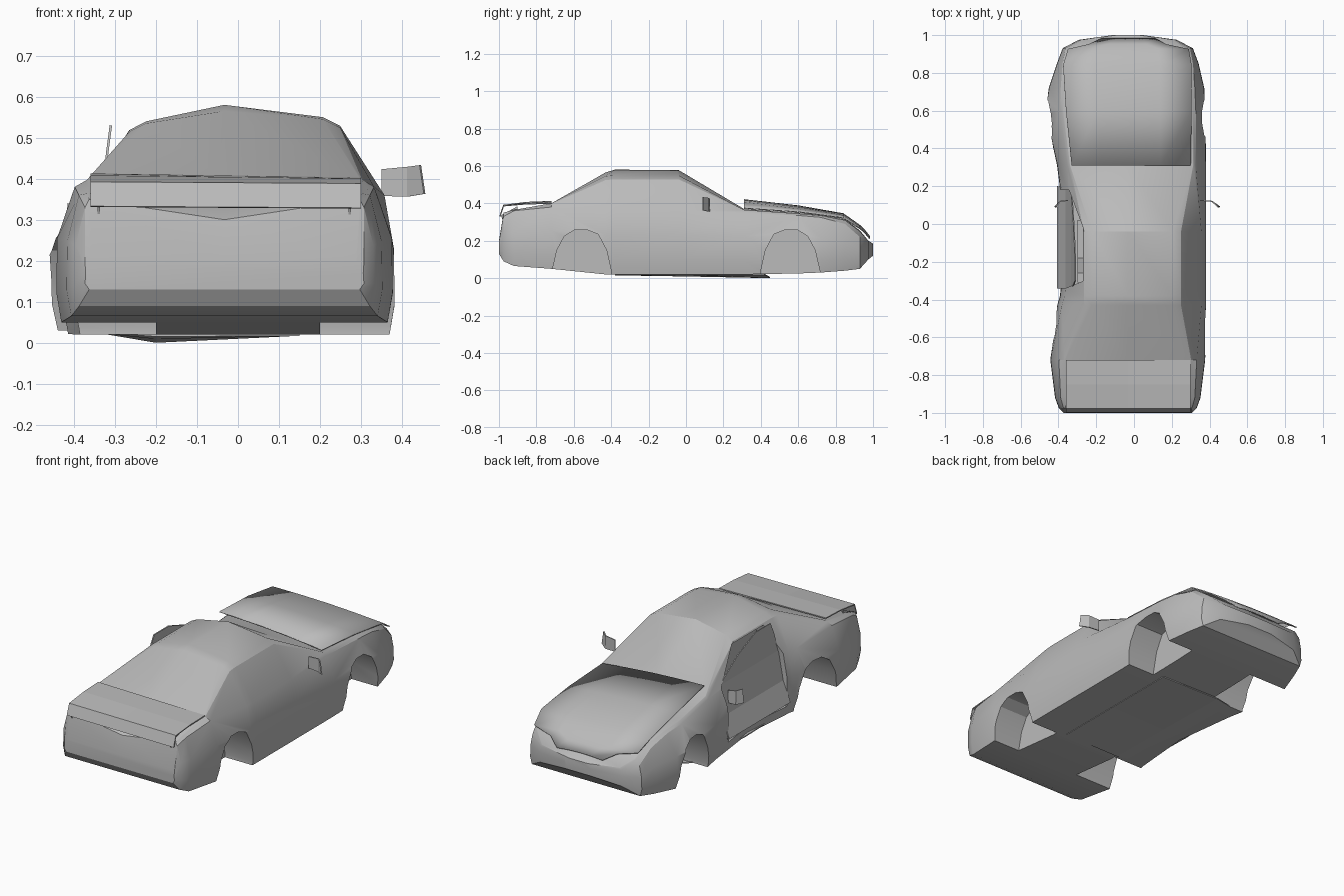
import bpy, bmesh, math
from mathutils import Vector

if "Cube" in bpy.data.objects:
    bpy.data.objects.remove(bpy.data.objects["Cube"])

grey = bpy.data.materials.new("plain grey")
grey.use_nodes = True
grey.diffuse_color = (0.5, 0.5, 0.5, 1)
grey.node_tree.nodes["Principled BSDF"].inputs["Base Color"].default_value = (0.5, 0.5, 0.5, 1)

MID = -0.033  # centre line of the shell


def make(name, verts, faces):
    bm = bmesh.new()
    vs = [bm.verts.new(v) for v in verts]
    for f in faces:
        bm.faces.new([vs[i] for i in f])
    bmesh.ops.recalc_face_normals(bm, faces=bm.faces)
    mesh = bpy.data.meshes.new(name)
    bm.to_mesh(mesh)
    bm.free()
    mesh.materials.append(grey)
    ob = bpy.data.objects.new(name, mesh)
    bpy.context.collection.objects.link(ob)
    return ob


def loft(name, rings, closed=True):
    n = len(rings[0])
    verts = [p for r in rings for p in r]
    faces = []
    for i in range(len(rings) - 1):
        for j in range(n if closed else n - 1):
            k = (j + 1) % n
            faces.append((i * n + j, i * n + k, (i + 1) * n + k, (i + 1) * n + j))
    if closed:
        faces += [tuple(range(n)), tuple(range(len(verts) - n, len(verts)))]
    return make(name, verts, faces)


def sheet(name, rows, thick=0.006):
    ob = loft(name, rows, closed=False)
    mod = ob.modifiers.new("thickness", "SOLIDIFY")
    mod.thickness = thick
    mod.offset = 0
    return ob


def prism(name, outline, x0, x1):
    return loft(name, [[(x, y, z) for y, z in outline] for x in (x0, x1)])


def smooth(ob):
    bpy.ops.object.select_all(action="DESELECT")
    ob.select_set(True)
    bpy.context.view_layer.objects.active = ob
    bpy.ops.object.shade_smooth_by_angle(angle=math.radians(28))


# Collision damage: left flank pushed in at the door, swollen at the wheels
def dent(x, y, z):
    if x >= MID:
        return (x, y, z)
    if z > 0.45:
        return (x + 0.05, y, z - 0.01)
    pull = 0.085 * max(0, 1 - abs((y + 0.06) / 0.46) ** 3)
    swell = 0.025 * max(0, 1 - abs(y - 0.6) / 0.25) if z < 0.3 else 0
    return (x + pull - swell, y, z)


# Body sections: y, floor z, side w, shoulder z, shoulder w, top z, top w, centre z
SECTIONS = [
    (-1.0, .13, .34, .195, .34, .2, .32, .2),
    (-.975, .09, .365, .33, .34, .35, .33, .30),
    (-.92, .065, .385, .36, .355, .365, .33, .345),
    (-.72, .05, .41, .38, .365, .40, .33, .395),
    (-.43, .02, .415, .36, .39, .545, .24, .565),
    (-.38, .02, .415, .36, .39, .55, .24, .58),
    (-.04, .02, .415, .36, .39, .55, .24, .578),
    (.31, .02, .415, .35, .36, .365, .345, .37),
    (.6, .025, .412, .335, .36, .345, .34, .35),
    (.72, .03, .405, .325, .355, .335, .335, .34),
    (.85, .04, .375, .29, .345, .31, .32, .315),
    (.93, .05, .345, .22, .33, .25, .30, .255),
    (.975, .10, .26, .19, .25, .2, .24, .2),
    (1.0, .12, .08, .18, .08, .185, .06, .185),
]


def half(s):
    y, floor, w, zs, ws, zt, wt, zc = s
    bulge = 0.018 if zt - zs > 0.1 else 0
    eave = (wt + (ws - wt) * 0.16 + bulge, zt + (zs - zt) * 0.16 + bulge / 2)
    low = floor + 0.22 * (zs - floor)
    mid = floor + 0.62 * (zs - floor)
    return [(w * 0.97, floor), (w, low), (w * 0.995, mid), (ws, zs), eave, (wt, zt)]


rings = []
for s in SECTIONS:
    h = half(s)
    ring = [(MID + x, s[0], z) for x, z in h] + [(MID, s[0], s[-1])]
    ring += [(MID - x, s[0], z) for x, z in reversed(h)]
    rings.append([dent(*p) for p in ring])
body = loft("body_shell", rings)

# Cutters for the four wheel wells and the doorway
ARCH = [(-.16, -.1), (-.16, .04), (-.135, .15), (-.09, .235), (-.03, .258),
        (.035, .258), (.09, .225), (.13, .15), (.16, .02), (.16, -.1)]
cutters = []
for y, end in ((-.56, "rear"), (.56, "front")):
    flip = 1 if y > 0 else -1
    for x0, x1, side in ((.2, .7, "left"), (-.7, -.2, "right")):
        outline = [(y + flip * a, z) for a, z in ARCH]
        cutters.append(prism(f"{end}_{side}_well_cutter", outline, x0, x1))
DOOR = [(.18, .07), (.18, .36), (-.02, .51), (-.3, .51), (-.34, .36), (-.34, .07)]
cutters.append(prism("doorway_cutter", DOOR, -.7, -.215))
for c in cutters:
    c.hide_render = True
    mod = body.modifiers.new("cut", "BOOLEAN")
    mod.operation = "DIFFERENCE"
    mod.solver = "EXACT"
    mod.object = c

# Bake the cuts and drop the cutters
deps = bpy.context.evaluated_depsgraph_get()
baked = bpy.data.meshes.new_from_object(body.evaluated_get(deps))
body.modifiers.clear()
body.data = baked
for c in cutters:
    bpy.data.objects.remove(c)
smooth(body)

# Sprung bonnet: y, left x, right x, z, lift on the damaged edge
bonnet = []
for y, xl, xr, z, lift in ((.31, -.33, .3, .374, .045), (.6, -.36, .305, .354, .032),
                           (.84, -.375, .305, .322, .022), (.925, -.35, .29, .268, .015),
                           (.95, -.24, .17, .25, .008), (.982, -.17, .11, .212, .004)):
    row = []
    for i in range(5):
        t = i / 4
        crown = 0.008 * math.sin(math.pi * t)
        row.append((xl + (xr - xl) * t, y, z + lift * (1 - t) + crown))
    bonnet.append(row)
smooth(sheet("bonnet", bonnet))

# Boot lid with a turned-down lip, standing off the deck
lid = [[(-.36, y, zl), (MID, y, (zl + zr) / 2), (.3, y, zr)]
       for y, zl, zr in ((-.72, .41, .4), (-.85, .405, .397),
                         (-.975, .39, .386), (-.995, .332, .328))]
sheet("boot_lid", lid)
for x, name in ((-.34, "right"), (.272, "left")):
    sheet(f"{name}_lid_stay", [[(x, -.975, .3), (x, -.99, .335)],
                               [(x, -.9, .34), (x, -.9, .385)]])

# Buckled door hanging off its opening: x, z, front y, rear y
door = [[(x, front, z), (x, (front + rear) / 2, z), (x, rear, z)]
        for x, z, front, rear in ((-.31, .53, -.17, -.3), (-.318, .47, 0, -.32),
                                  (-.33, .37, .18, -.34), (-.36, .21, .19, -.35),
                                  (-.405, .1, .2, -.34), (-.37, .085, .19, -.34))]
sheet("door", door)

# Seat seen through the doorway
seat = [(.02, .07), (.02, .17), (-.18, .17), (-.26, .4), (-.31, .4), (-.25, .07)]
prism("seat", seat, -.3, -.2)

# Bent sill under the doorway
sheet("sill", [[(-.33, .4, .025), (-.2, .45, .003), (.15, .42, .02)],
               [(-.37, .0, .03), (-.2, .0, .012), (.15, .0, .02)],
               [(-.36, -.36, .03), (-.2, -.38, .018), (.15, -.38, .02)]])


# Mirrors: thin folded shells
def mirror(name, x0, x1, z0, z1):
    sheet(name, [[(x0, .125, z0), (x0, .125, z1)],
                 [(x0 + (x1 - x0) * .6, .12, z0 - .002), (x0 + (x1 - x0) * .6, .12, z1 + .006)],
                 [(x1, .09, z0 + .005), (x1 - (x1 - x0) * .1, .09, z1 + .01)]])


mirror("left_mirror", .35, .455, .358, .423)
mirror("right_mirror", -.35, -.42, .26, .33)
